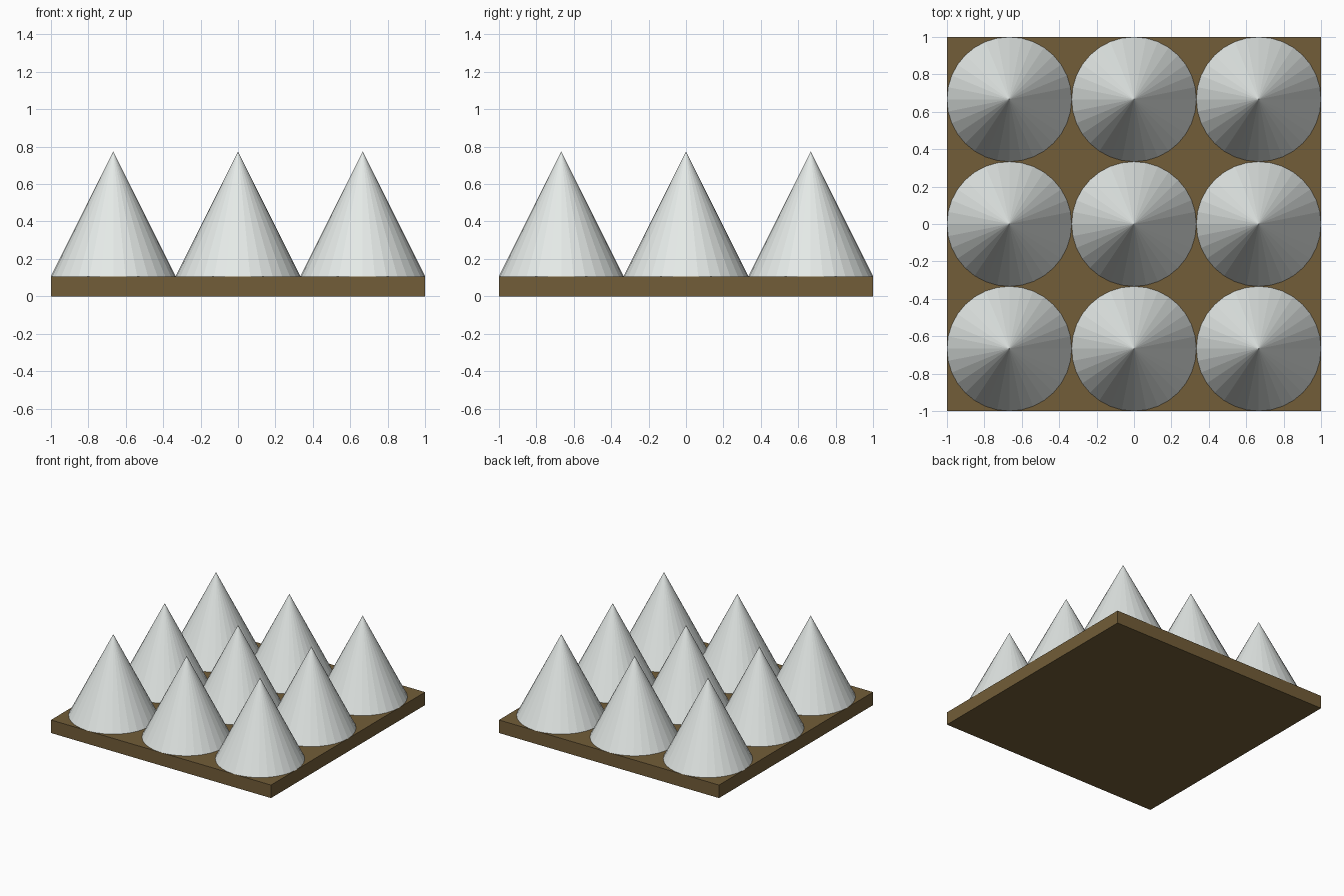
import bpy

if "Cube" in bpy.data.objects:
    bpy.data.objects.remove(bpy.data.objects["Cube"])

BASE_H = 0.107
RADIUS = 1 / 3
CONE_H = 2 / 3


def material(name, colour):
    mat = bpy.data.materials.new(name)
    mat.diffuse_color = (*colour, 1)
    mat.use_nodes = True
    mat.node_tree.nodes["Principled BSDF"].inputs["Base Color"].default_value = mat.diffuse_color
    return mat


brown = material("brown", (0.17, 0.11, 0.04))
pale = material("pale_grey", (0.78, 0.82, 0.80))

# Square base slab
bpy.ops.mesh.primitive_cube_add(size=1, location=(0, 0, BASE_H / 2))
base = bpy.context.object
base.name = "base_slab"
base.scale = (2, 2, BASE_H)
base.data.materials.append(brown)

# 3 x 3 grid of touching, flat-faced cones
for row in range(3):
    for col in range(3):
        bpy.ops.mesh.primitive_cone_add(
            vertices=32, radius1=RADIUS, radius2=0, depth=CONE_H,
            location=((col - 1) * 2 * RADIUS, (row - 1) * 2 * RADIUS,
                      BASE_H + CONE_H / 2))
        cone = bpy.context.object
        cone.name = f"cone_row{row + 1}_col{col + 1}"
        cone.data.materials.append(pale)
